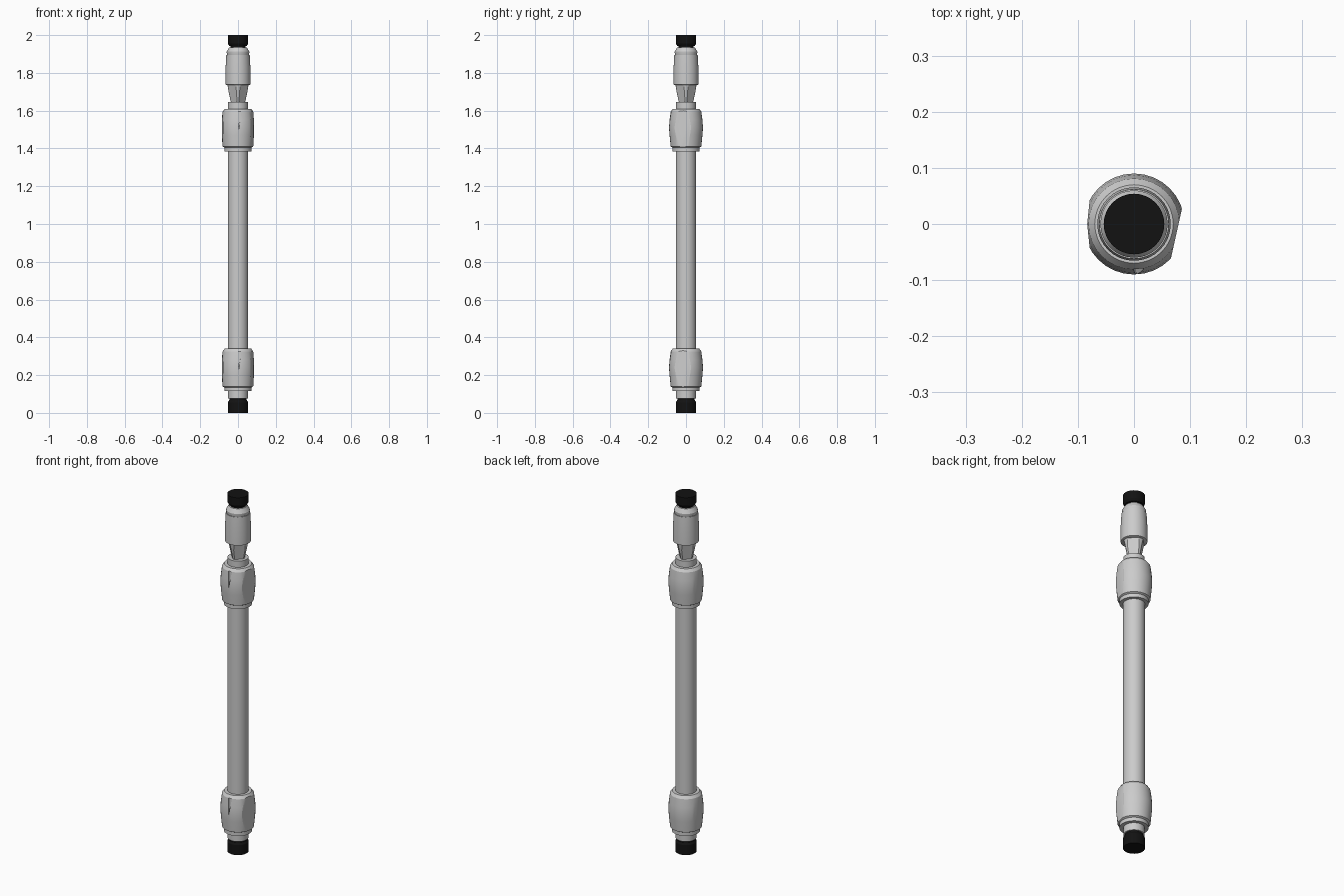
import bpy, bmesh, math
from mathutils import Vector

if "Cube" in bpy.data.objects:
    bpy.data.objects.remove(bpy.data.objects["Cube"])

black = bpy.data.materials.new("black")
black.diffuse_color = (0.006, 0.006, 0.006, 1)
black.use_nodes = True
black.node_tree.nodes["Principled BSDF"].inputs["Base Color"].default_value = black.diffuse_color


def lathe(name, profile, base=0, segs=32, mat=None, flats=()):
    """Revolve (radius, z) points; flats = (angle, distance, z, slope) planes sliced off."""
    bm = bmesh.new()
    rings = [[bm.verts.new((r * math.cos(2 * math.pi * i / segs),
                            r * math.sin(2 * math.pi * i / segs), z + base))
              for i in range(segs)] for r, z in profile]
    for a, b in zip(rings, rings[1:]):
        for i in range(segs):
            j = (i + 1) % segs
            bm.faces.new((a[i], a[j], b[j], b[i]))
    bm.faces.new(rings[0][::-1])
    bm.faces.new(rings[-1])
    for ang, dist, z, slope in flats:
        t = math.radians(ang)
        d = Vector((math.cos(t), math.sin(t), 0))
        cut = bmesh.ops.bisect_plane(
            bm, geom=bm.verts[:] + bm.edges[:] + bm.faces[:],
            plane_co=d * dist + Vector((0, 0, z + base)),
            plane_no=(d + Vector((0, 0, -slope))).normalized(), clear_outer=True)
        edges = [e for e in cut["geom_cut"] if isinstance(e, bmesh.types.BMEdge)]
        bmesh.ops.holes_fill(bm, edges=edges, sides=0)
    bmesh.ops.recalc_face_normals(bm, faces=bm.faces[:])
    me = bpy.data.meshes.new(name)
    bm.to_mesh(me)
    bm.free()
    ob = bpy.data.objects.new(name, me)
    bpy.context.collection.objects.link(ob)
    if mat:
        me.materials.append(mat)
    bpy.ops.object.select_all(action='DESELECT')
    ob.select_set(True)
    bpy.context.view_layer.objects.active = ob
    bpy.ops.object.shade_smooth_by_angle(angle=math.radians(25))
    return ob


# Tapered notch carved into the front of a grip
def carve_notch(ob, base, ang):
    t = math.radians(ang)
    d = Vector((math.cos(t), math.sin(t), 0))
    side = Vector((-d.y, d.x, 0))
    bm = bmesh.new()
    tri = [(-0.004, 0.19), (0.016, 0.19), (0.001, 0.09)]
    low = [bm.verts.new(d * 0.080 + side * s + Vector((0, 0, base + z))) for s, z in tri]
    high = [bm.verts.new(d * 0.12 + side * s + Vector((0, 0, base + z))) for s, z in tri]
    bm.faces.new(low)
    bm.faces.new(high[::-1])
    for i in range(3):
        j = (i + 1) % 3
        bm.faces.new((low[j], low[i], high[i], high[j]))
    bmesh.ops.recalc_face_normals(bm, faces=bm.faces[:])
    me = bpy.data.meshes.new("notch_cutter")
    bm.to_mesh(me)
    bm.free()
    cutter = bpy.data.objects.new("notch_cutter", me)
    bpy.context.collection.objects.link(cutter)
    cutter.hide_render = True
    cutter.hide_set(True)
    mod = ob.modifiers.new("notch", 'BOOLEAN')
    mod.operation = 'DIFFERENCE'
    mod.object = cutter
    mod.solver = 'EXACT'


# Main tube with its lower collar and the short sleeve above the upper grip
lathe("main_tube", [(0.054, 0.30), (0.054, 1.42)])
lathe("lower_collar", [(0.053, 0.075), (0.053, 0.15)])
lathe("upper_collar", [(0.053, 1.58), (0.053, 1.645)])

# Two identical barrel grips with flattened sides and a stepped ring below
grip_flats = [(-12.5, 0.0775, 0.1, 0), (174, 0.083, 0.1, 0), (186, 0.083, 0.1, 0)]
for label, z in (("lower", 0.14), ("upper", 1.41)):
    lathe(label + "_grip_ring", [(0.072, -0.025), (0.072, 0.01)], z)
    grip = lathe(label + "_grip",
                 [(0.072, -0.005), (0.081, 0.0), (0.087, 0.06), (0.090, 0.10),
                  (0.087, 0.14), (0.081, 0.185), (0.070, 0.20)], z, flats=grip_flats)
    carve_notch(grip, z, -88)

# Tapered four-sided neck joining the nozzle to the tube
taper = (0.047 - 0.030) / 0.09
lathe("nozzle_neck", [(0.036, 1.64), (0.041, 1.66), (0.050, 1.70), (0.056, 1.74)],
      flats=[(a, 0.047, 1.735, taper) for a in (45, 135, 225, 315)])

# Nozzle body with a shoulder band
lathe("nozzle_body", [(0.058, 1.735), (0.0655, 1.738), (0.0655, 1.83), (0.062, 1.895)])
lathe("nozzle_shoulder", [(0.057, 1.89), (0.059, 1.896), (0.060, 1.912), (0.047, 1.935)])

# Black end caps, each with a narrower neck
lathe("top_cap_neck", [(0.040, 1.93), (0.040, 1.96)], mat=black)
lathe("top_cap", [(0.047, 1.943), (0.054, 1.956), (0.054, 2.0)], mat=black)
lathe("bottom_cap_neck", [(0.045, 0.05), (0.045, 0.08)], mat=black)
lathe("bottom_cap", [(0.054, 0.0), (0.054, 0.056), (0.047, 0.067)], mat=black)
